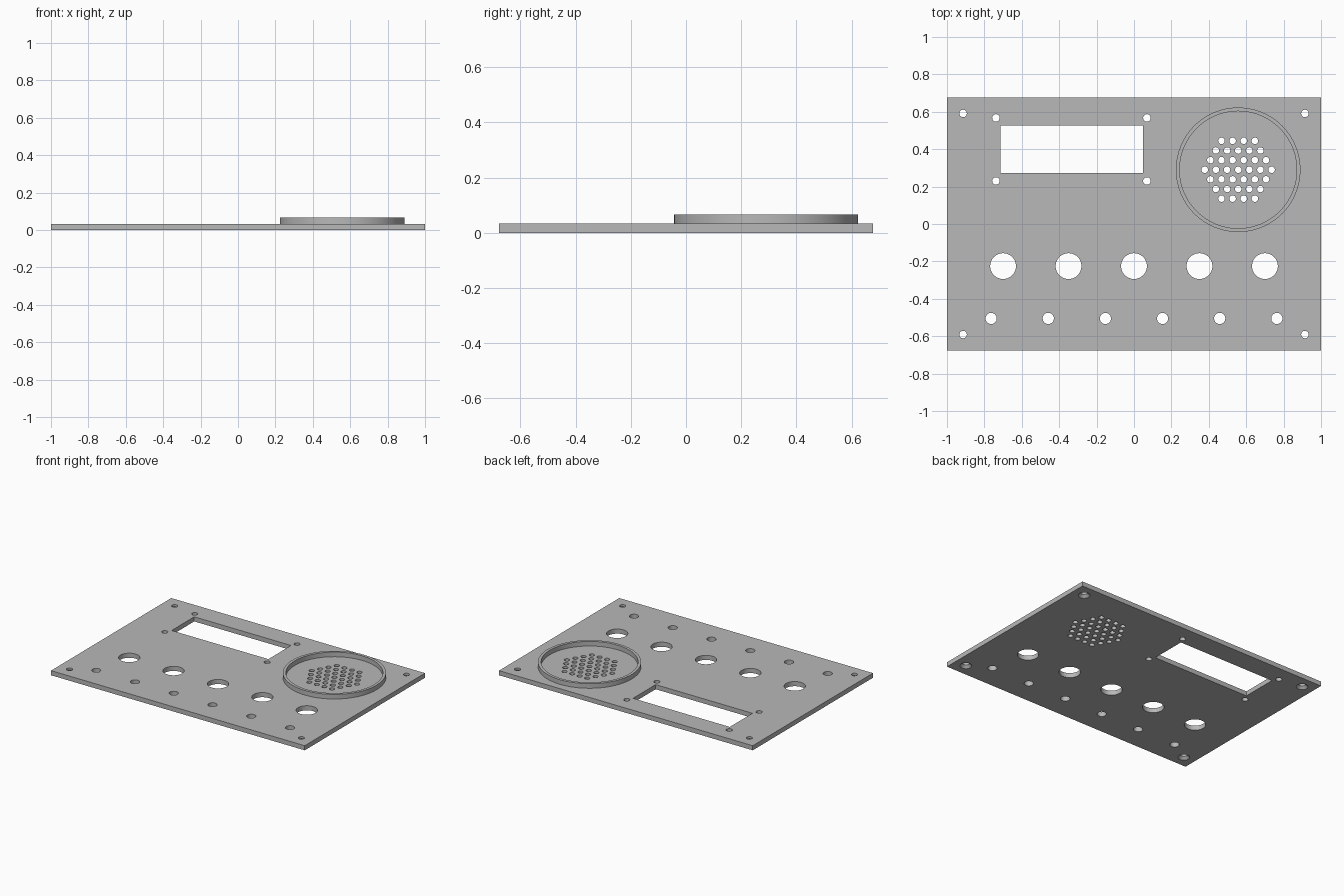
import bpy, bmesh
from mathutils import Matrix

default = bpy.data.objects.get("Cube")
if default:
    bpy.data.objects.remove(default, do_unlink=True)

W, D, T = 2.0, 1.354, 0.033        # panel width, depth, thickness
RING_TOP = 0.066
SPEAKER = (0.557, 0.29)

grey = bpy.data.materials.new("panel_grey")
grey.use_nodes = True
color = (0.48, 0.48, 0.48, 1)
grey.diffuse_color = color
grey.node_tree.nodes["Principled BSDF"].inputs["Base Color"].default_value = color


def add_box(bm, x0, x1, y0, y1, z0, z1):
    m = Matrix.Translation(((x0 + x1) / 2, (y0 + y1) / 2, (z0 + z1) / 2))
    bmesh.ops.create_cube(bm, size=1, matrix=m @ Matrix.Diagonal((x1 - x0, y1 - y0, z1 - z0, 1)))


def add_hole(bm, x, y, r, segments=32):
    bmesh.ops.create_cone(bm, cap_ends=True, segments=segments, radius1=r, radius2=r,
                          depth=4 * T, matrix=Matrix.Translation((x, y, T / 2)))


def add_countersunk_hole(bm, x, y, r, r_head, depth, segments=32):
    # Closed solid of stacked rings: wide head below, narrow shaft above
    rings = []
    for radius, z in ((r_head, -T), (r_head, 0), (r, depth), (r, 2 * T)):
        ring = bmesh.ops.create_circle(bm, segments=segments, radius=radius,
                                       matrix=Matrix.Translation((x, y, z)))["verts"]
        rings.append(ring)
    faces = [bm.faces.new(rings[0]), bm.faces.new(rings[-1])]
    for a, b in zip(rings, rings[1:]):
        for i in range(segments):
            j = (i + 1) % segments
            faces.append(bm.faces.new((a[i], a[j], b[j], b[i])))
    bmesh.ops.recalc_face_normals(bm, faces=faces)


def finish(bm, name):
    mesh = bpy.data.meshes.new(name)
    bm.to_mesh(mesh)
    bm.free()
    mesh.materials.append(grey)
    obj = bpy.data.objects.new(name, mesh)
    bpy.context.collection.objects.link(obj)
    return obj


def activate(obj):
    bpy.ops.object.select_all(action='DESELECT')
    obj.select_set(True)
    bpy.context.view_layer.objects.active = obj


# Flat panel
bm = bmesh.new()
add_box(bm, -W / 2, W / 2, -D / 2, D / 2, 0, T)
panel = finish(bm, "panel")

# All openings
bm = bmesh.new()
add_box(bm, -0.714, 0.049, 0.272, 0.527, -T, 2 * T)     # display window
for x in (-0.738, 0.069):                               # display screws
    for y in (0.23, 0.567):
        add_hole(bm, x, y, 0.02)
for x in (-0.914, 0.914):                               # corner screws
    for y in (-0.591, 0.591):
        add_countersunk_hole(bm, x, y, 0.02, 0.038, 0.018)
for i in range(5):                                      # knob holes
    add_hole(bm, (i - 2) * 0.35, -0.225, 0.069, 48)
for i in range(6):                                      # button holes
    add_hole(bm, (i - 2.5) * 0.3055, -0.505, 0.03)
for row in range(-3, 4):                                # hexagonal speaker grille
    count = 7 - abs(row)
    for i in range(count):
        add_hole(bm, SPEAKER[0] + (i - (count - 1) / 2) * 0.0595,
                 SPEAKER[1] + row * 0.0515, 0.0175, 20)
cutter = finish(bm, "openings_cutter")
cutter.hide_render = True

cut = panel.modifiers.new("openings", 'BOOLEAN')
cut.operation = 'DIFFERENCE'
cut.solver = 'EXACT'
cut.object = cutter
activate(panel)
bpy.ops.object.modifier_apply(modifier=cut.name)
bpy.data.objects.remove(cutter, do_unlink=True)
bpy.ops.object.shade_smooth_by_angle()

# Raised ring around the speaker, a spun rectangular profile
bm = bmesh.new()
SEG = 96
profile = [(0.333, T), (0.333, RING_TOP), (0.313, RING_TOP), (0.313, T)]
rings = [bmesh.ops.create_circle(bm, segments=SEG, radius=r,
                                 matrix=Matrix.Translation((*SPEAKER, z)))["verts"]
         for r, z in profile]
for a, b in zip(rings, rings[1:]):
    for i in range(SEG):
        j = (i + 1) % SEG
        bm.faces.new((a[i], a[j], b[j], b[i]))
bmesh.ops.recalc_face_normals(bm, faces=bm.faces[:])
# Make sure the outer wall faces away from the speaker centre
bm.faces.ensure_lookup_table()
wall = bm.faces[0]
centre = wall.calc_center_median()
if wall.normal.x * (centre.x - SPEAKER[0]) + wall.normal.y * (centre.y - SPEAKER[1]) < 0:
    bmesh.ops.reverse_faces(bm, faces=bm.faces[:])
ring = finish(bm, "speaker_ring")
activate(ring)
bpy.ops.object.shade_smooth_by_angle()
